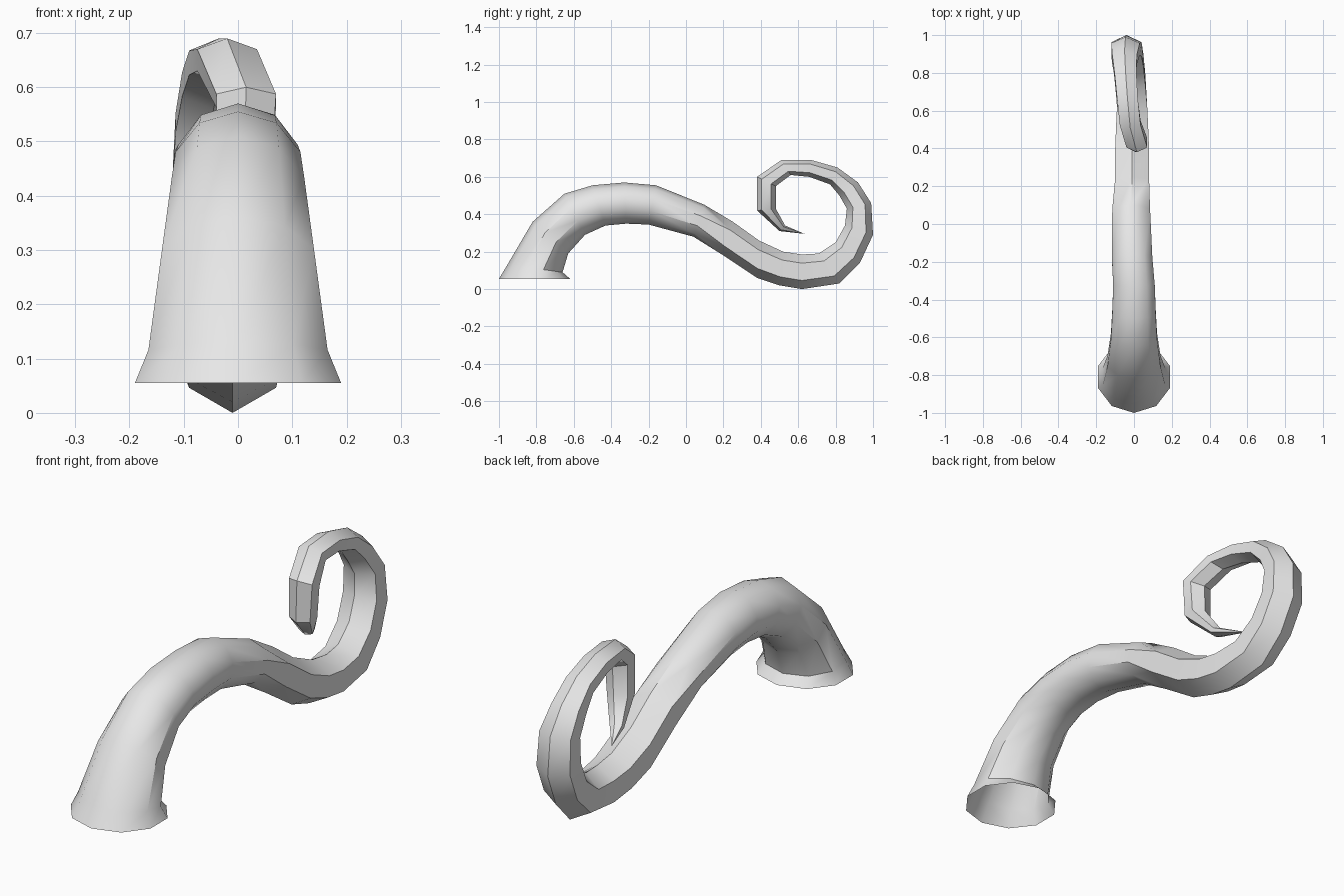
import bpy
import bmesh
import math
from mathutils import Vector

# Remove only the default cube
cube = bpy.data.objects.get("Cube")
if cube:
    bpy.data.objects.remove(cube, do_unlink=True)

# Stations along the tentacle: upper edge (y, z), lower edge (y, z), centre x, half width
ROUND_STATIONS = [
    (-1.0, .055, -.62, .055, 0, .19),
    (-.955, .13, -.66, .09, 0, .165),
    (-.82, .36, -.63, .19, 0, .14),
    (-.65, .51, -.54, .29, 0, .122),
    (-.5, .555, -.43, .34, 0, .115),
    (-.33, .57, -.32, .35, 0, .11),
    (-.16, .555, -.2, .345, -.01, .107),
    (.1, .45, .04, .28, -.015, .1),
]
# In the curl the upper edge becomes the inside of the spiral
CURL_STATIONS = [
    (.25, .36, .2, .18, -.01, .09),
    (.39, .26, .38, .06, -.01, .09),
    (.52, .2, .5, .02, -.01, .085),
    (.62, .185, .62, 0, -.01, .08),
    (.71, .19, .82, .03, -.02, .08),
    (.8, .25, .93, .14, -.03, .08),
    (.85, .34, 1.0, .29, -.04, .08),
    (.86, .43, .99, .46, -.045, .075),
    (.82, .5, .92, .57, -.05, .065),
    (.77, .56, .81, .65, -.045, .058),
    (.66, .6, .67, .69, -.035, .055),
    (.56, .61, .51, .69, -.02, .055),
    (.48, .55, .38, .6, .015, .055),
    (.48, .43, .38, .42, .01, .05),
    (.53, .34, .5, .31, -.03, .03),
    (.635, .295, .635, .295, -.09, 0),
]
SIDES = 10


def add_ring(bm, station, hexagonal):
    """Add one cross-section; in the curl its corners snap to a hexagon."""
    ty, tz, by, bz, x, half_width = station
    top, bottom = Vector((x, ty, tz)), Vector((x, by, bz))
    centre, arm = (top + bottom) / 2, (top - bottom) / 2
    widest = math.sin(math.pi / 3) if hexagonal else math.sin(math.pi * .4)
    side = Vector((half_width / widest, 0, 0))
    ring = []
    for i in range(SIDES):
        angle = math.tau * i / SIDES
        if hexagonal:
            step = math.pi / 3
            angle = round(angle / step) * step
        ring.append(bm.verts.new(centre + arm * math.cos(angle) + side * math.sin(angle)))
    return ring


def make_tentacle():
    bm = bmesh.new()
    rings = [add_ring(bm, s, False) for s in ROUND_STATIONS]
    rings += [add_ring(bm, s, True) for s in CURL_STATIONS]
    # Skin neighbouring rings, leaving the base open
    for a, b in zip(rings, rings[1:]):
        for i in range(SIDES):
            j = (i + 1) % SIDES
            bm.faces.new((a[i], a[j], b[j], b[i]))
    # Weld the snapped corners and the tip
    bmesh.ops.remove_doubles(bm, verts=bm.verts, dist=.0005)
    bmesh.ops.recalc_face_normals(bm, faces=bm.faces)
    mesh = bpy.data.meshes.new("tentacle")
    bm.to_mesh(mesh)
    bm.free()
    obj = bpy.data.objects.new("tentacle", mesh)
    bpy.context.collection.objects.link(obj)
    return obj


# Plain grey material
grey = bpy.data.materials.new("light grey")
grey.use_nodes = True
colour = (.8, .8, .8, 1)
grey.diffuse_color = colour
grey.node_tree.nodes["Principled BSDF"].inputs["Base Color"].default_value = colour

tentacle = make_tentacle()
tentacle.data.materials.append(grey)

# Soft base with crisp edges on the curl
bpy.ops.object.select_all(action='DESELECT')
tentacle.select_set(True)
bpy.context.view_layer.objects.active = tentacle
bpy.ops.object.shade_smooth_by_angle(angle=math.radians(38))
